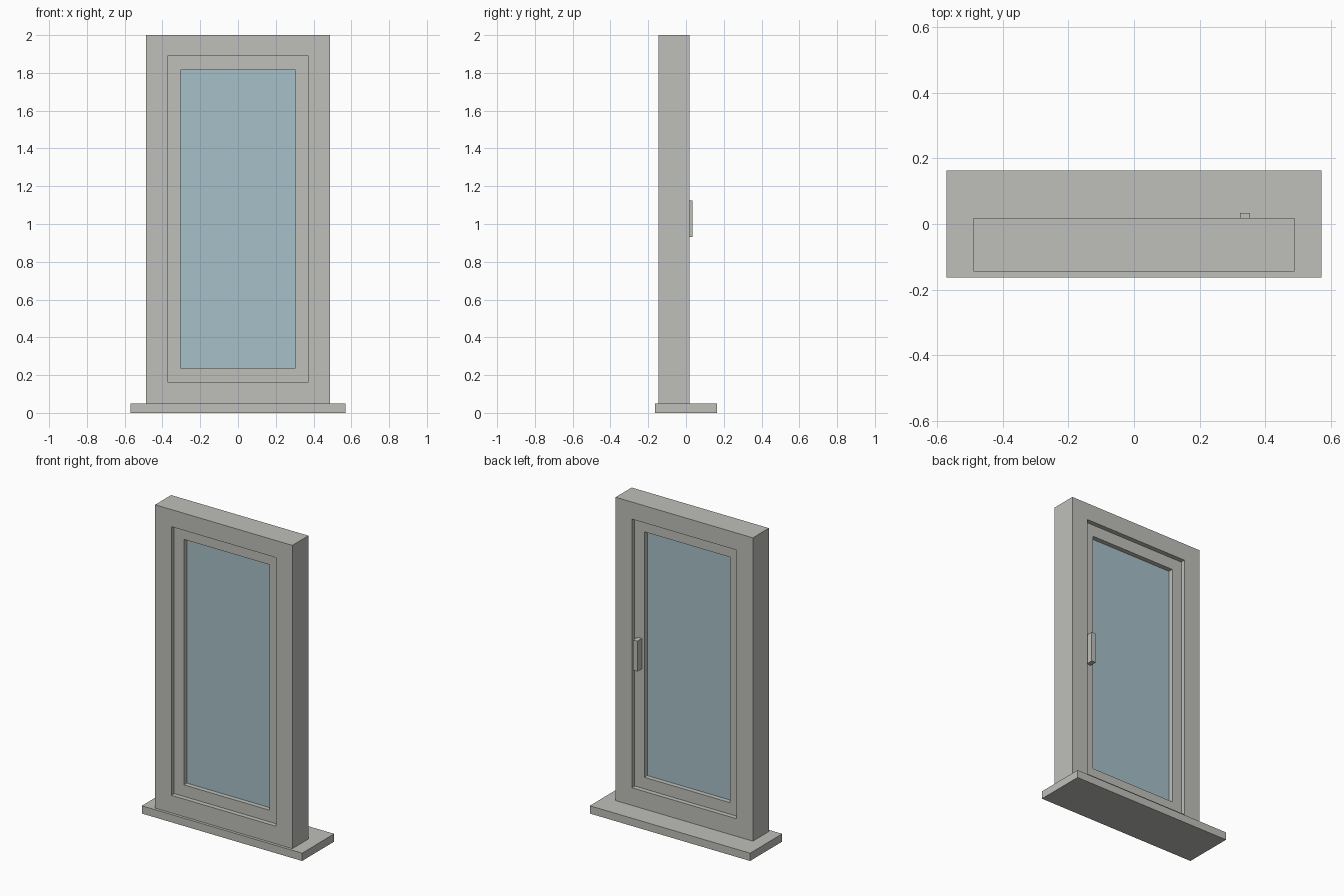
import bpy
import bmesh

cube = bpy.data.objects.get("Cube")
if cube:
    bpy.data.objects.remove(cube, do_unlink=True)


def make_material(name, color):
    mat = bpy.data.materials.new(name)
    mat.use_nodes = True
    mat.diffuse_color = color
    mat.node_tree.nodes["Principled BSDF"].inputs["Base Color"].default_value = color
    return mat


def add_object(name, bm, mat):
    bmesh.ops.recalc_face_normals(bm, faces=bm.faces)
    mesh = bpy.data.meshes.new(name)
    bm.to_mesh(mesh)
    bm.free()
    mesh.materials.append(mat)
    obj = bpy.data.objects.new(name, mesh)
    bpy.context.collection.objects.link(obj)
    return obj


def box(name, x, y, z, mat):
    """Box between (min, max) pairs on each axis."""
    bm = bmesh.new()
    bmesh.ops.create_cube(bm, size=1)
    for v in bm.verts:
        v.co = [r[0] if c < 0 else r[1] for c, r in zip(v.co, (x, y, z))]
    return add_object(name, bm, mat)


def ring(name, outer, inner, y, mat):
    """Rectangular frame; outer and inner are (half width, bottom, top)."""
    bm = bmesh.new()

    def loop(rect, depth):
        w, low, high = rect
        corners = ((-w, low), (w, low), (w, high), (-w, high))
        return [bm.verts.new((px, depth, pz)) for px, pz in corners]

    loops = [loop(outer, y[0]), loop(inner, y[0]), loop(inner, y[1]), loop(outer, y[1])]
    for a, b in zip(loops, loops[1:] + loops[:1]):
        for i in range(4):
            j = (i + 1) % 4
            bm.faces.new((a[i], a[j], b[j], b[i]))
    return add_object(name, bm, mat)


frame_grey = make_material("warm light grey", (0.52, 0.52, 0.49, 1))
glass_blue = make_material("pale blue glass", (0.385, 0.53, 0.58, 1))

# Nested rectangles: half width, bottom, top
wall_edge = (0.488, 0.05, 2.0)
opening = (0.373, 0.163, 1.89)
pane = (0.304, 0.237, 1.815)

# Sill and stepped frames
box("sill", (-0.57, 0.57), (-0.163, 0.163), (0, 0.05), frame_grey)
ring("outer_frame", wall_edge, opening, (-0.145, 0.018), frame_grey)
ring("sash", opening, pane, (-0.115, -0.012), frame_grey)

# Glass pane and handle on the back
box("glass", (-pane[0], pane[0]), (-0.085, -0.042), pane[1:], glass_blue)
box("handle", (0.322, 0.353), (-0.012, 0.034), (0.93, 1.125), frame_grey)
